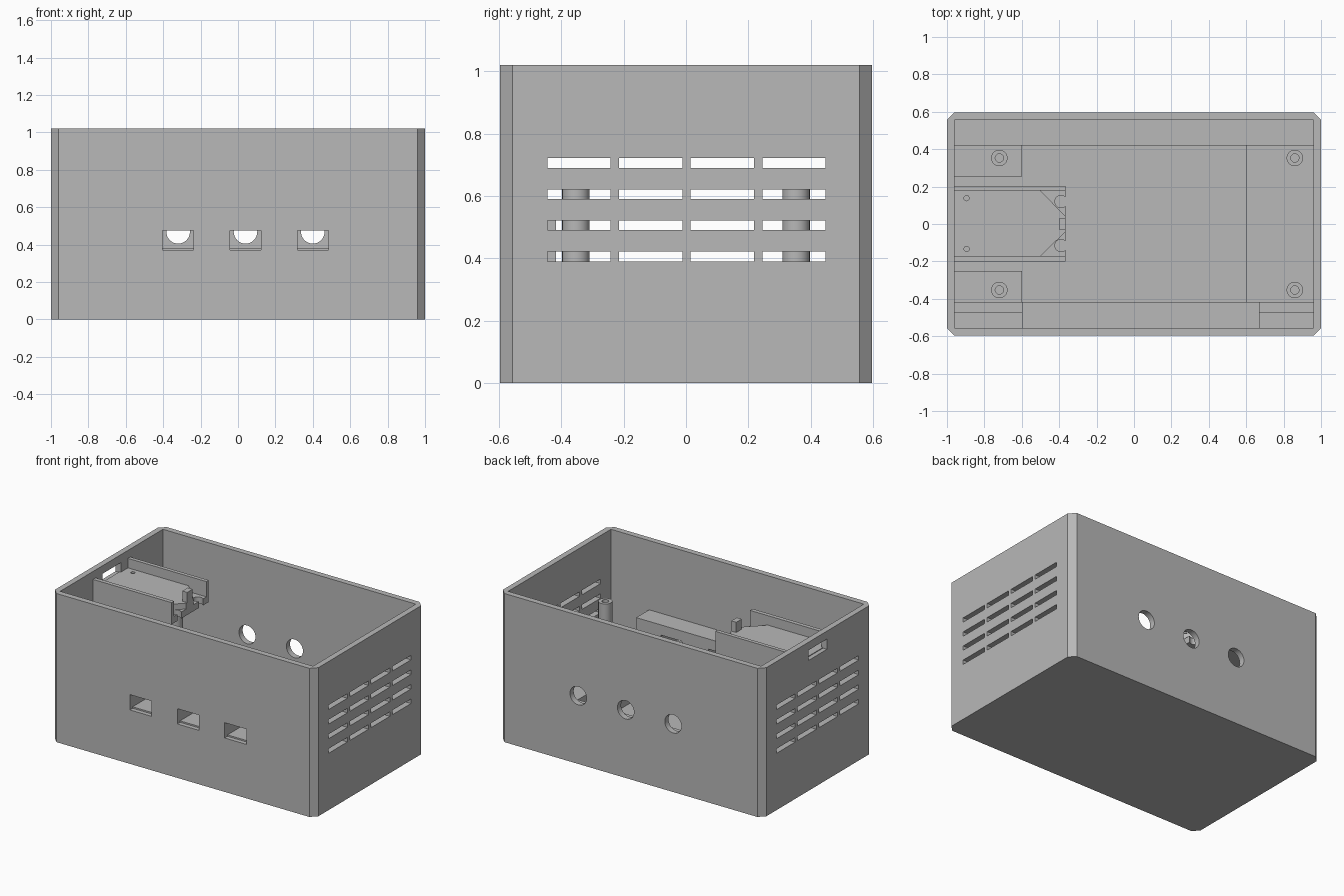
import bpy, bmesh, math

if "Cube" in bpy.data.objects:
    bpy.data.objects.remove(bpy.data.objects["Cube"], do_unlink=True)

grey = bpy.data.materials.new("plain_grey")
grey.use_nodes = True
tone = (0.48, 0.48, 0.48, 1)
grey.diffuse_color = tone
grey.node_tree.nodes["Principled BSDF"].inputs["Base Color"].default_value = tone


def prism(name, outline, low, high):
    """Extrude an xy outline between two heights."""
    bm = bmesh.new()
    base = bm.faces.new([bm.verts.new((x, y, low)) for x, y in outline])
    top = bmesh.ops.extrude_face_region(bm, geom=[base])["geom"]
    for v in top:
        if isinstance(v, bmesh.types.BMVert):
            v.co.z = high
    bmesh.ops.recalc_face_normals(bm, faces=bm.faces)
    mesh = bpy.data.meshes.new(name)
    bm.to_mesh(mesh)
    bm.free()
    mesh.materials.append(grey)
    obj = bpy.data.objects.new(name, mesh)
    bpy.context.collection.objects.link(obj)
    return obj


def block(name, x0, x1, y0, y1, z0, z1):
    return prism(name, [(x0, y0), (x1, y0), (x1, y1), (x0, y1)], z0, z1)


def circle(x, y, r, n=32):
    return [(x + r * math.cos(2 * math.pi * i / n), y + r * math.sin(2 * math.pi * i / n))
            for i in range(n)]


def cut(obj, cutters):
    """Carve cutters out of a part, then discard them."""
    for c in cutters:
        c.hide_render = True
        mod = obj.modifiers.new("cut", "BOOLEAN")
        mod.operation, mod.solver, mod.object = "DIFFERENCE", "EXACT", c
        bpy.context.view_layer.objects.active = obj
        bpy.ops.object.modifier_apply(modifier=mod.name)
        bpy.data.objects.remove(c, do_unlink=True)


HX, HY, C, TOP = 1.0, 0.597, 0.04, 1.02
IX, IY = HX - C, HY - C
PORTS = (-0.32, 0.04, 0.40)

# Outer case with chamfered upright corners
case = prism("case", [(-HX + C, -HY), (HX - C, -HY), (HX, -HY + C), (HX, HY - C),
                      (HX - C, HY), (-HX + C, HY), (-HX, HY - C), (-HX, -HY + C)], 0, TOP)
holes = [block("cavity", -IX, IX, -IY, IY, 0.04, TOP + 0.1)]

# Vent slots through both end walls
for row in range(4):
    for col in range(4):
        y, z = -0.445 + 0.23 * col, 0.39 + 0.1 * row
        holes.append(block("vent", -1.1, 1.1, y, y + 0.203, z, z + 0.031))

# Front ports, round rear holes and the charging window
for x in PORTS:
    holes.append(block("port", x - 0.083, x + 0.083, -0.7, -0.5, 0.37, 0.475))
    rod = prism("rear_hole", circle(x, 0, 0.063), -0.2, 0.2)
    rod.rotation_euler.x = math.pi / 2
    rod.location = (0, 0.6, 0.468)
    bpy.context.view_layer.update()
    holes.append(rod)
holes.append(block("window", -1.1, -0.9, -0.1, 0.1, 0.895, 0.965))
cut(case, holes)

# Port housing behind the front wall
E = 0.01
housing = block("port_housing", -0.6, 0.67, -IY - E, -0.417, 0.03, 0.545)
cut(housing, [block("tunnel", x - 0.083, x + 0.083, -0.7, -0.3, 0.38, 0.475) for x in PORTS])

# Ledges and platforms around the battery bay
block("rear_ledge", -IX - E, IX + E, 0.42, IY + E, 0.03, 0.34)
for side, x0, x1 in (("right", -IX - E, -0.6), ("left", 0.67, IX + E)):
    block(side + "_front_ledge", x0, x1, -IY - E, -0.47, 0.03, 0.36)
    block(side + "_front_step", x0, x1, -0.47, -0.417, 0.03, 0.32)
block("left_platform", 0.6, IX + E, -0.417, 0.42, 0.03, 0.28)
block("right_rear_platform", -IX - E, -0.6, 0.255, 0.42, 0.03, 0.28)
block("right_front_platform", -IX - E, -0.6, -0.417, -0.25, 0.03, 0.28)

# Screw posts
for x, x_name in ((-0.72, "right"), (0.86, "left")):
    for y, y_name in ((-0.353, "front"), (0.353, "rear")):
        post = prism(f"{y_name}_{x_name}_post", circle(x, y, 0.044), 0.2, 0.632)
        cut(post, [prism("bore", circle(x, y, 0.022), 0.4, 0.7)])

# Charging board cradle hung on the end wall
END = -0.365
tray = block("cradle_floor", -IX - E, END, -0.2, 0.2, 0.815, 0.86)
cut(tray, [prism("notch", circle(-0.39, y, 0.033), 0.7, 0.9) for y in (-0.115, 0.12)])
block("cradle_front_rail", -IX - E, END, -0.2, -0.172, 0.815, 0.965)
block("cradle_rear_rail", -IX - E, END, 0.178, 0.204, 0.815, 0.965)
board = prism("charging_board", [(-IX - E, -0.172), (-0.5, -0.172), (END, -0.04),
                                 (END, 0.04), (-0.5, 0.178), (-IX - E, 0.178)], 0.855, 0.9)
cut(board, [prism("pin_hole", circle(-0.895, y, 0.014, 16), 0.87, 1) for y in (-0.133, 0.138)])
block("cradle_stop", -0.402, END, -0.03, 0.03, 0.89, 0.97)

# Crisp edges, smooth bores
for obj in bpy.context.collection.objects:
    if obj.type == "MESH" and grey.name in obj.data.materials:
        bpy.ops.object.select_all(action="DESELECT")
        obj.select_set(True)
        bpy.context.view_layer.objects.active = obj
        bpy.ops.object.shade_smooth_by_angle(angle=math.radians(25))
